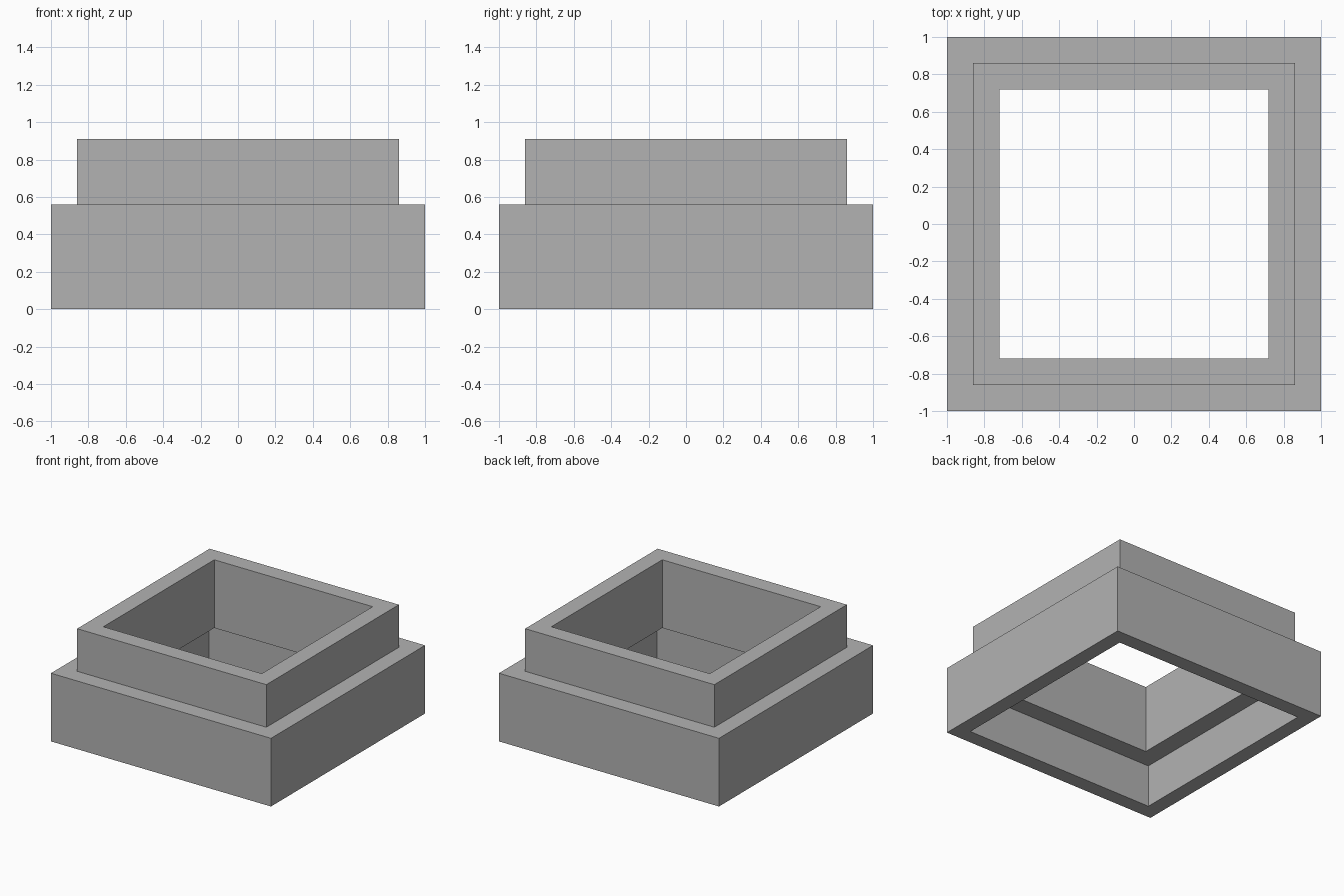
import bpy
import bmesh

cube = bpy.data.objects.get("Cube")
if cube:
    bpy.data.objects.remove(cube, do_unlink=True)

# Plain grey for the whole part
grey = bpy.data.materials.new("plain grey")
grey.use_nodes = True
colour = (0.45, 0.45, 0.45, 1)
grey.diffuse_color = colour
grey.node_tree.nodes["Principled BSDF"].inputs["Base Color"].default_value = colour

# Stepped wall section as (half width, height), walked round the wall
section = [
    (1.0, 0.0), (1.0, 0.56),        # outer skirt
    (0.86, 0.56), (0.86, 0.91),     # shoulder and raised collar
    (0.72, 0.91), (0.72, 0.35),     # collar rim and square opening
    (0.875, 0.35), (0.875, 0.0),    # underside ledge and socket
]
corners = [(-1, -1), (1, -1), (1, 1), (-1, 1)]

# Sweep the section round a square
bm = bmesh.new()
loops = [[bm.verts.new((cx * r, cy * r, z)) for cx, cy in corners]
         for r, z in section]
for i, lower in enumerate(loops):
    upper = loops[(i + 1) % len(loops)]
    for j in range(4):
        k = (j + 1) % 4
        bm.faces.new((lower[j], lower[k], upper[k], upper[j]))
bmesh.ops.recalc_face_normals(bm, faces=bm.faces)

mesh = bpy.data.meshes.new("stepped_square_frame")
bm.to_mesh(mesh)
bm.free()
mesh.materials.append(grey)
frame = bpy.data.objects.new("stepped_square_frame", mesh)
bpy.context.collection.objects.link(frame)
